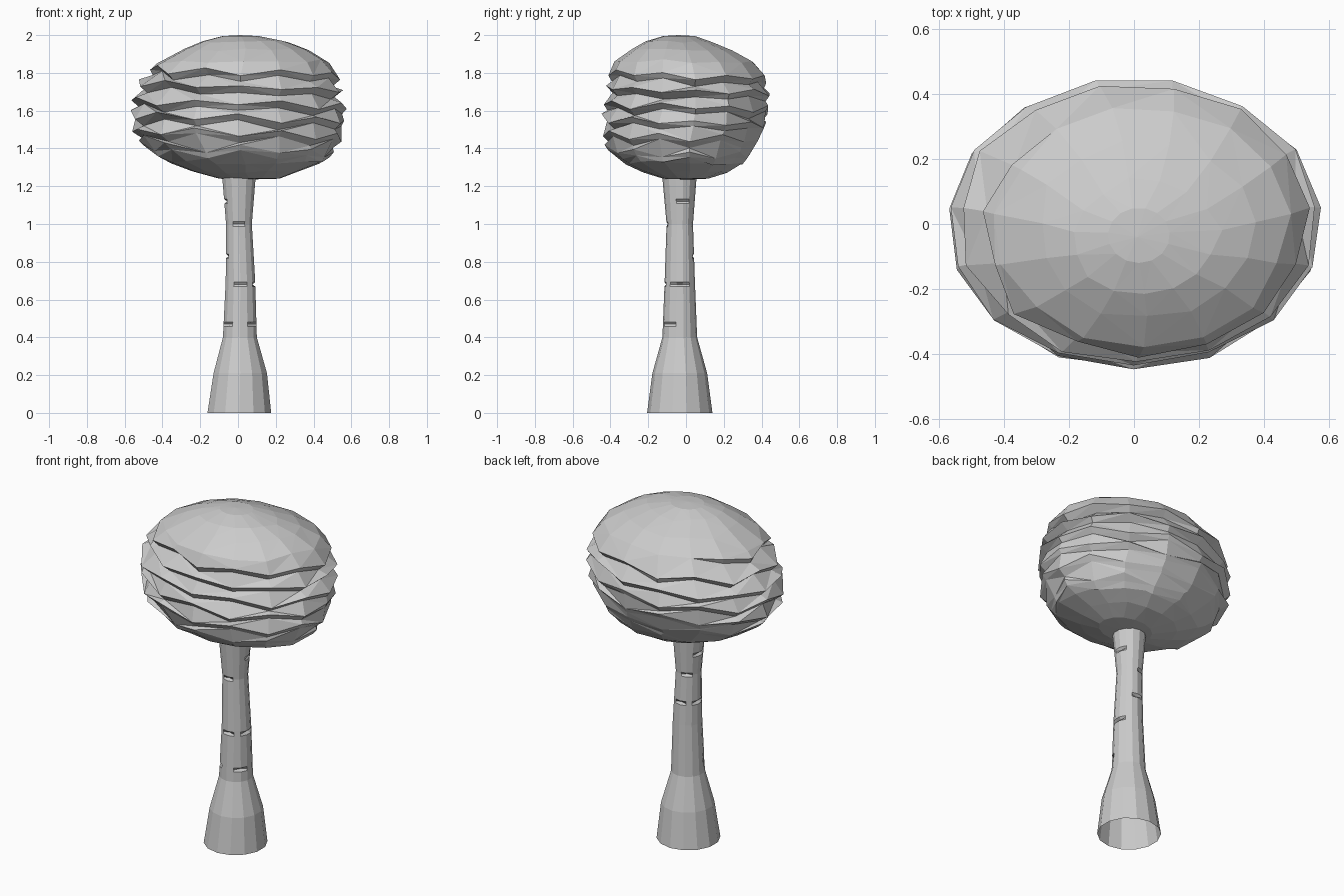
import bpy, bmesh, math, random

if "Cube" in bpy.data.objects:
    bpy.data.objects.remove(bpy.data.objects["Cube"])

random.seed(4)
TAU = 2 * math.pi


def make_object(name, bm):
    bmesh.ops.remove_doubles(bm, verts=bm.verts, dist=0.0005)
    bmesh.ops.recalc_face_normals(bm, faces=bm.faces)
    me = bpy.data.meshes.new(name)
    bm.to_mesh(me)
    bm.free()
    ob = bpy.data.objects.new(name, me)
    bpy.context.collection.objects.link(ob)
    return ob


def face(bm, *verts):
    vs = list(dict.fromkeys(verts))
    if len(vs) > 2:
        bm.faces.new(vs)


def lerp_rows(rows, z):
    for a, b in zip(rows, rows[1:]):
        if a[0] <= z <= b[0]:
            t = (z - a[0]) / (b[0] - a[0])
            return [p + (q - p) * t for p, q in zip(a[1:], b[1:])]
    return rows[0][1:] if z < rows[0][0] else rows[-1][1:]


# Trunk: flared, open-bottomed tube; rows are z, centre x, centre y, radius
TRUNK = [(0, .007, -.033, .173), (.21, .012, -.033, .145), (.4, .010, -.033, .092),
         (.7, .013, -.033, .080), (1.0, .005, -.033, .070), (1.3, .005, -.035, .095)]
SIDES = 14
# Bark slits: height -> angles in degrees
NOTCHES = {.47: (215, 320), .68: (275, 0), .83: (180, 80), 1.0: (265, 120), 1.12: (180, 20)}
levels = [r[0] for r in TRUNK if r[0] != 1.0]
for h in NOTCHES:
    levels += [h - .012, h, h + .012]
bm = bmesh.new()
prev = None
for z in sorted(levels):
    cx, cy, r = lerp_rows(TRUNK, z)
    ring = []
    for i in range(SIDES):
        a = TAU * (i + .5) / SIDES
        rr = r
        for d in NOTCHES.get(z, ()):
            diff = abs((math.degrees(a) - d + 180) % 360 - 180)
            if diff < 180 / SIDES + .01:
                rr = r - .018
        ring.append(bm.verts.new((cx + rr * math.cos(a), cy + rr * math.sin(a), z)))
    if prev:
        for i in range(SIDES):
            j = (i + 1) % SIDES
            face(bm, prev[i], prev[j], ring[j], ring[i])
    prev = ring
make_object("trunk", bm)

# Canopy envelope: z, x min, x max, y min, y max
ENV = [(1.24, -.10, .22, -.12, .12), (1.27, -.22, .30, -.22, .22),
       (1.33, -.38, .46, -.35, .32), (1.42, -.52, .54, -.43, .38),
       (1.52, -.575, .57, -.45, .43), (1.62, -.58, .575, -.44, .45),
       (1.70, -.565, .57, -.435, .45), (1.78, -.52, .545, -.42, .43),
       (1.86, -.42, .48, -.38, .36), (1.93, -.28, .36, -.28, .23),
       (1.975, -.17, .23, -.20, .11), (1.995, -.08, .11, -.12, .05)]
S = 15
TURNS = 6
N = S * TURNS
Z_TOP, Z_LOW = 1.84, 1.345

bm = bmesh.new()


def env_vert(n, z, scale=1.0, dz=0.0):
    x0, x1, y0, y1 = lerp_rows(ENV, z)
    a = TAU * n / S + 2.2
    return bm.verts.new(((x0 + x1) / 2 + (x1 - x0) / 2 * scale * math.cos(a),
                         (y0 + y1) / 2 + (y1 - y0) / 2 * scale * math.sin(a), z + dz))


def loop(z, wobble=0.0):
    ring = [env_vert(i, z + random.uniform(-wobble, wobble)) for i in range(S)]
    return ring + ring[:1]


def bridge(a, b):
    for i in range(S):
        face(bm, a[i], a[i + 1], b[i + 1], b[i])


# Rounded cap and underside
cap = [loop(1.995), loop(1.965, .006), loop(1.92, .01), loop(1.86, .012)]
base = [loop(1.325, .01), loop(1.275, .006), loop(1.24)]
for rings in (cap, base):
    for a, b in zip(rings, rings[1:]):
        bridge(a, b)
tip = bm.verts.new((.01, -.04, 2.0))
foot = bm.verts.new((.04, 0, 1.235))
for i in range(S):
    face(bm, tip, cap[0][i], cap[0][i + 1])
    face(bm, foot, base[-1][i], base[-1][i + 1])

# Leaf shingles: one jagged ledge spiralling down around the crown
lip, inner = [], []
for n in range(N + 1):
    if n in (0, N):
        v = cap[-1][0] if n == 0 else base[0][0]
        lip.append(v)
        inner.append(v)
        continue
    z = Z_TOP + (Z_LOW - Z_TOP) * n / N
    z += (.016 if n % 2 else -.016) + random.uniform(-.010, .010)
    depth = random.uniform(.03, .10)
    lip.append(env_vert(n, z, random.uniform(.985, 1.01)))
    inner.append(env_vert(n, z, 1 - depth, -.022 - .15 * depth))
for n in range(N):
    face(bm, lip[n], lip[n + 1], inner[n + 1], inner[n])
    if n < S:
        face(bm, cap[-1][n], cap[-1][n + 1], lip[n + 1], lip[n])
    if n + S < N:
        face(bm, inner[n], inner[n + 1], lip[n + S + 1], lip[n + S])
    else:
        m = n - (N - S)
        face(bm, inner[n], inner[n + 1], base[0][m + 1], base[0][m])
bmesh.ops.triangulate(bm, faces=bm.faces)
make_object("leaf_crown", bm)
